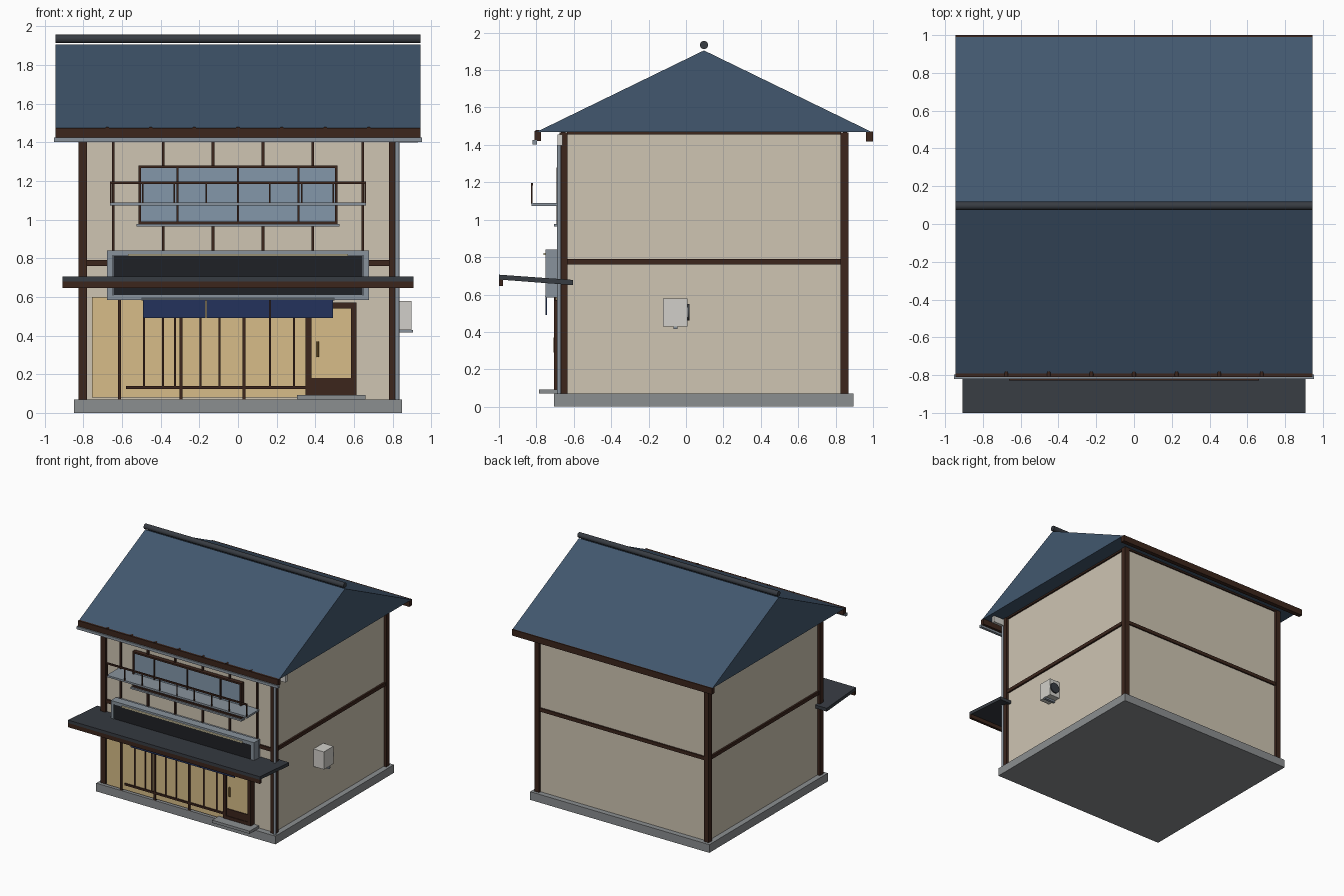
import bpy, math
from mathutils import Matrix, Vector


def mat(name, r, g, b):
    m = bpy.data.materials.new(name)
    m.diffuse_color = [(c / 255) ** 2.2 for c in (r, g, b)] + [1]
    return m


PLASTER = mat("plaster", 205, 195, 177)
WOOD = mat("dark_wood", 62, 42, 34)
STONE = mat("stone", 138, 141, 143)
ROOF = mat("roof_blue", 68, 88, 110)
TILE = mat("slate_tile", 58, 62, 68)
METAL = mat("metal", 135, 145, 155)
GLASS = mat("window_glass", 130, 150, 168)
WARM = mat("warm_glass", 214, 187, 135)
SIGN = mat("sign_black", 36, 38, 42)
NAVY = mat("navy_cloth", 40, 54, 92)
BRASS = mat("brass", 150, 115, 60)
WHITE = mat("off_white", 208, 206, 200)
LAMP = mat("lamp", 232, 220, 180)


def mesh(name, verts, faces, m):
    me = bpy.data.meshes.new(name)
    me.from_pydata(verts, [], faces)
    me.materials.append(m)
    ob = bpy.data.objects.new(name, me)
    bpy.context.collection.objects.link(ob)
    return ob


def prism(name, x0, x1, profile, m):
    """Extrude a (y, z) profile, listed counter-clockwise seen from +x."""
    n = len(profile)
    v = [(x, y, z) for x in (x0, x1) for y, z in profile]
    f = [list(range(n))[::-1], list(range(n, 2 * n))]
    f += [(i, (i + 1) % n, n + (i + 1) % n, n + i) for i in range(n)]
    return mesh(name, v, f, m)


def box(name, x0, x1, y0, y1, z0, z1, m):
    return prism(name, x0, x1, [(y0, z0), (y1, z0), (y1, z1), (y0, z1)], m)


def rod(name, a, b, r, m, sides=16):
    a, b = Vector(a), Vector(b)
    bpy.ops.mesh.primitive_cylinder_add(vertices=sides, radius=r, depth=(b - a).length,
                                        location=(a + b) / 2)
    ob = bpy.context.object
    ob.rotation_euler = (b - a).to_track_quat('Z', 'Y').to_euler()
    ob.name = name
    ob.data.materials.append(m)
    bpy.ops.object.shade_smooth_by_angle()
    return ob


def frame(name, x0, x1, z0, z1, y0, y1, t, m):
    box(name + "_bottom", x0, x1, y0, y1, z0, z0 + t, m)
    box(name + "_top", x0, x1, y0, y1, z1 - t, z1, m)
    box(name + "_left", x0, x0 + t, y0, y1, z0 + t, z1 - t, m)
    box(name + "_right", x1 - t, x1, y0, y1, z0 + t, z1 - t, m)


# Foundation, walls, corner posts and floor beams
box("foundation", -0.847, 0.847, -0.705, 0.895, 0, 0.07, STONE)
box("walls", -0.8, 0.8, -0.655, 0.85, 0.07, 1.46, PLASTER)
for x in (-0.802, 0.802):
    for y in (-0.655, 0.848):
        box("corner_post", x - 0.022, x + 0.022, y - 0.022, y + 0.022, 0.07, 1.465, WOOD)
for z0, z1 in ((0.76, 0.79), (1.455, 1.469)):
    for s in (-1, 1):
        box("side_beam", s * 0.805 - 0.01, s * 0.805 + 0.01, -0.635, 0.83, z0, z1, WOOD)
    box("front_beam", -0.78, 0.78, -0.669, -0.645, z0, z1, WOOD)
    box("back_beam", -0.78, 0.78, 0.84, 0.862, z0, z1, WOOD)

# Gable roof with fascias, ridge and eave tile caps
prism("roof", -0.945, 0.945, [(-0.8, 1.469), (0.993, 1.469), (0.096, 1.905)], ROOF)
box("front_fascia", -0.945, 0.945, -0.81, -0.775, 1.42, 1.473, WOOD)
box("back_fascia", -0.945, 0.945, 0.963, 1.0, 1.418, 1.471, WOOD)
rod("ridge_cap", (-0.945, 0.096, 1.934), (0.945, 0.096, 1.934), 0.022, TILE)
for i in range(7):
    x = (i - 3) * 0.2255
    rod("eave_tile", (x, -0.805, 1.469), (x, -0.782, 1.469), 0.011, WOOD, 12)

# Gutter and downpipe
box("gutter", -0.952, 0.952, -0.82, -0.797, 1.402, 1.425, METAL)
rod("downpipe", (0.824, -0.679, 0.07), (0.824, -0.679, 1.4), 0.011, METAL, 12)
box("pipe_box", 0.815, 0.93, -0.687, -0.66, 1.398, 1.455, WHITE)

# Upper facade battens and window
for i in range(6):
    x = (i - 2.5) * 0.258
    box("facade_batten", x - 0.007, x + 0.007, -0.67, -0.65, 0.8, 1.4, WOOD)
box("upper_glass", -0.505, 0.505, -0.68, -0.655, 0.985, 1.27, GLASS)
frame("upper_window", -0.515, 0.515, 0.977, 1.28, -0.692, -0.655, 0.014, WOOD)
for x in (-0.313, 0, 0.313):
    box("window_mullion", x - 0.005, x + 0.005, -0.69, -0.66, 0.985, 1.27, WOOD)
box("window_sill", -0.525, 0.525, -0.705, -0.655, 0.963, 0.977, METAL)

# Balcony
box("balcony_floor", -0.663, 0.663, -0.825, -0.66, 1.072, 1.088, METAL)
box("balcony_rail", -0.663, 0.663, -0.829, -0.819, 1.183, 1.197, WOOD)
for i in range(9):
    x = (i - 4) * 0.1645
    box("baluster", x - 0.004, x + 0.004, -0.828, -0.82, 1.085, 1.19, WOOD)

# Sign board with lamp strip
box("sign_body", -0.67, 0.67, -0.74, -0.66, 0.59, 0.835, METAL)
box("sign_panel", -0.645, 0.645, -0.745, -0.738, 0.61, 0.812, SIGN)
frame("sign_frame", -0.677, 0.677, 0.583, 0.84, -0.75, -0.68, 0.027, METAL)
box("sign_lamp", -0.57, 0.57, -0.762, -0.748, 0.811, 0.823, LAMP)

# Sloped canopy
prism("canopy", -0.907, 0.907, [(-1.0, 0.68), (-0.605, 0.65), (-0.605, 0.678), (-1.0, 0.706)], TILE)
box("canopy_fascia", -0.907, 0.907, -1.0, -0.978, 0.645, 0.681, WOOD)

# Split cloth curtain on a rod
rod("curtain_rod", (-0.5, -0.747, 0.588), (0.5, -0.747, 0.588), 0.006, METAL, 12)
for x in (-0.33, 0, 0.33):
    box("curtain_panel", x - 0.162, x + 0.162, -0.75, -0.744, 0.49, 0.61, NAVY)

# Shop window with lattice
box("shop_glass", -0.755, 0.36, -0.695, -0.65, 0.08, 0.6, WARM)
for x in (-0.613, -0.295, 0.03):
    box("shop_post", x - 0.008, x + 0.008, -0.705, -0.66, 0.07, 0.6, WOOD)
for x in (-0.487, -0.389, -0.325, -0.194, -0.095, 0.166, 0.29):
    box("lattice_bar", x - 0.005, x + 0.005, -0.703, -0.66, 0.13, 0.6, WOOD)
box("lattice_rail", -0.58, 0.35, -0.704, -0.66, 0.123, 0.14, WOOD)

# Door, handle and step
frame("door_frame", 0.35, 0.614, 0.09, 0.57, -0.705, -0.65, 0.03, WOOD)
box("door_kick_panel", 0.37, 0.6, -0.7, -0.65, 0.1, 0.18, WOOD)
box("door_glass", 0.375, 0.59, -0.693, -0.65, 0.17, 0.55, WARM)
rod("door_handle", (0.412, -0.703, 0.29), (0.412, -0.703, 0.37), 0.006, BRASS, 12)
box("door_step", 0.305, 0.66, -0.785, -0.66, 0.07, 0.093, STONE)

# Outdoor air unit on the right wall
box("air_unit", 0.8, 0.897, -0.122, 0.008, 0.43, 0.58, WHITE)
rod("air_unit_fan", (0.852, 0.0, 0.505), (0.852, 0.018, 0.505), 0.045, TILE, 24)
box("air_unit_bracket", 0.8, 0.905, -0.067, -0.045, 0.415, 0.43, METAL)
